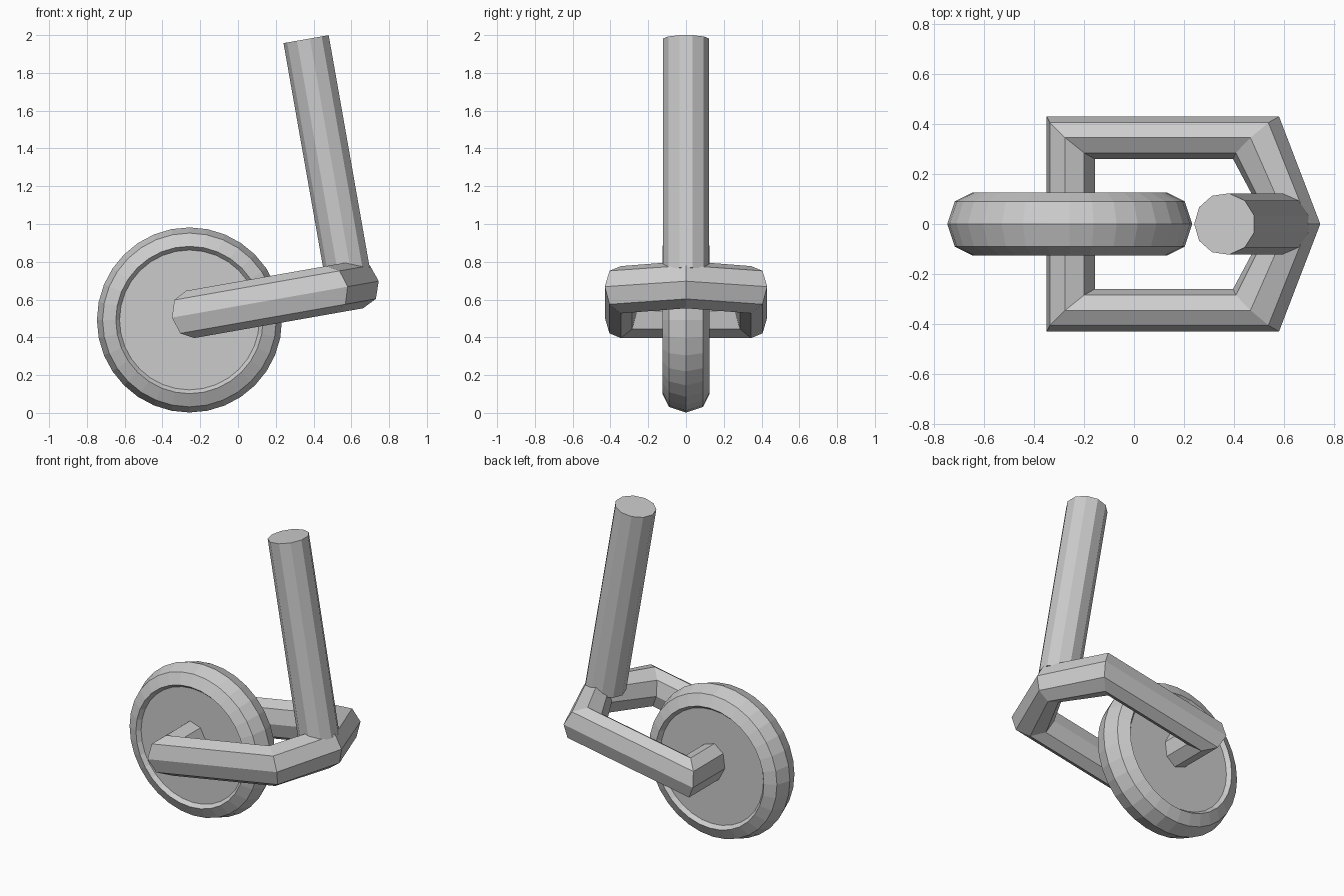
import bpy, bmesh, math
from mathutils import Vector, Matrix

if "Cube" in bpy.data.objects:
    bpy.data.objects.remove(bpy.data.objects["Cube"])

TILT = math.radians(10)
UP = Vector((-math.sin(TILT), 0, math.cos(TILT)))


def finish(bm, name):
    bmesh.ops.recalc_face_normals(bm, faces=bm.faces)
    me = bpy.data.meshes.new(name)
    bm.to_mesh(me)
    bm.free()
    ob = bpy.data.objects.new(name, me)
    bpy.context.collection.objects.link(ob)
    return ob


def bridge(bm, a, b):
    n = len(a)
    for i in range(n):
        bm.faces.new((a[i], a[(i + 1) % n], b[(i + 1) % n], b[i]))


# Wheel: half profile (radius, y) mirrored across y = 0, with recessed flat hub discs
half = [(0.37, 0.10), (0.39, 0.125), (0.46, 0.09)]
profile = half + [(0.49, 0)] + [(r, -y) for r, y in reversed(half)]
SEG = 32
bm = bmesh.new()
rings = []
for r, y in profile:
    rings.append([bm.verts.new((-0.257 + r * math.cos(2 * math.pi * i / SEG), y,
                                0.492 + r * math.sin(2 * math.pi * i / SEG)))
                  for i in range(SEG)])
for a, b in zip(rings, rings[1:]):
    bridge(bm, a, b)
bm.faces.new(rings[0])
bm.faces.new(rings[-1])
finish(bm, "wheel")

# Fork and axle: closed octagonal tube in a tilted plane (centre x, y, outward x, y)
right = [(0.488, 0.345, 0.092, 0.085), (-0.253, 0.345, -0.0965, 0.085)]
corners = [(0.64, 0, 0.105, 0)] + right + [(x, -y, dx, -dy) for x, y, dx, dy in reversed(right)]
bm = bmesh.new()
rings = []
for x, y, dx, dy in corners:
    ring = []
    for i in range(8):
        a = math.pi * i / 4
        px, py = x + dx * math.cos(a), y + dy * math.cos(a)
        p = Vector((px, py, 0.566 + px * math.tan(TILT))) + UP * 0.127 * math.sin(a)
        ring.append(bm.verts.new(p))
    rings.append(ring)
for i in range(len(rings)):
    bridge(bm, rings[i], rings[(i + 1) % len(rings)])
finish(bm, "fork_frame")

# Leaning post
top = Vector((0.363, 0, 1.979))
length = 1.25
bm = bmesh.new()
bmesh.ops.create_cone(bm, cap_ends=True, segments=11, radius1=0.124, radius2=0.124, depth=length)
# turn so that one corner points to -x
v = bm.verts[:][0].co
spin = math.pi - math.atan2(v.y, v.x)
bm.transform(Matrix.Translation(top - UP * length / 2) @ Matrix.Rotation(-TILT, 4, 'Y')
             @ Matrix.Rotation(spin, 4, 'Z'))
finish(bm, "post")
